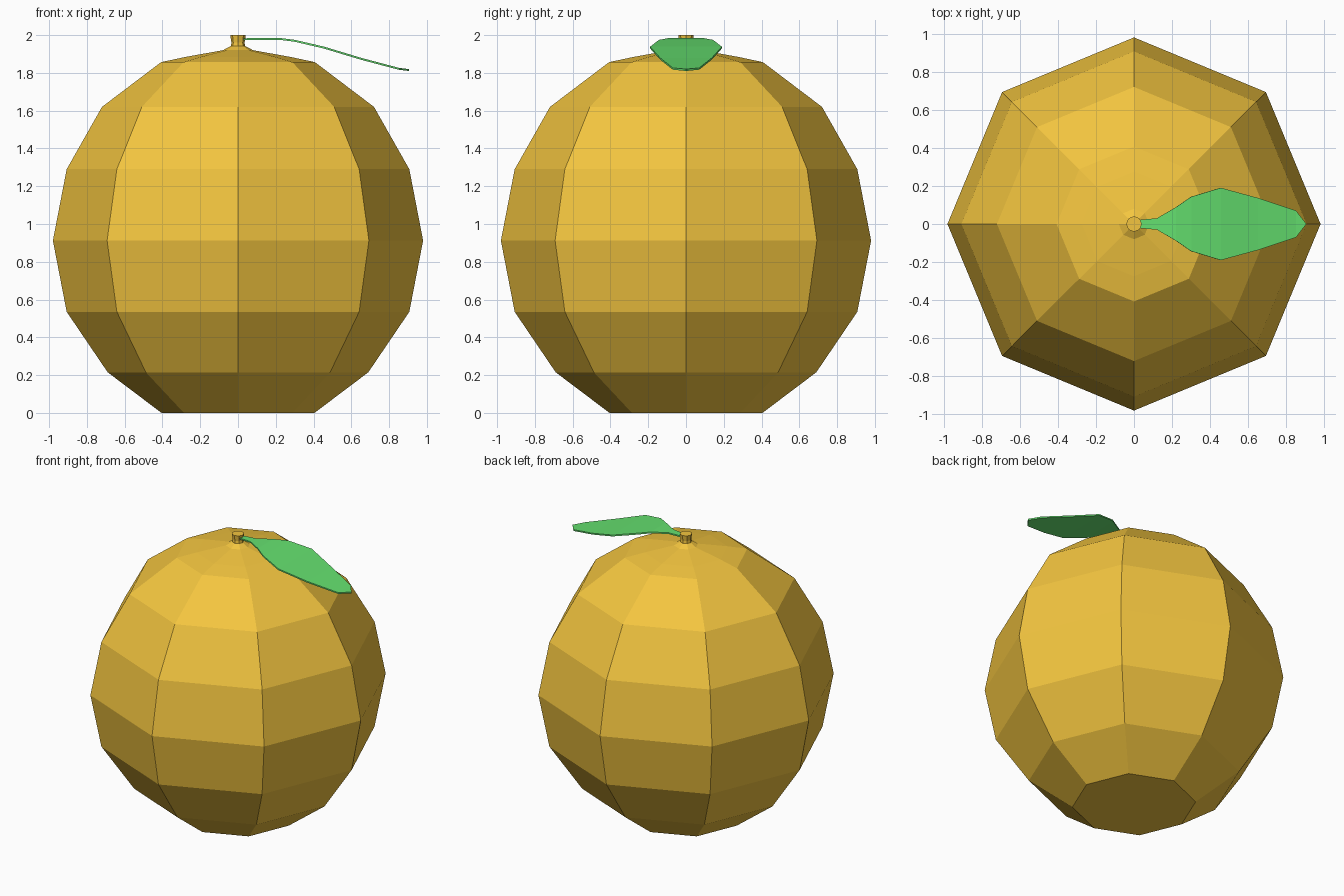
import bpy, bmesh
from math import cos, sin, pi

if "Cube" in bpy.data.objects:
    bpy.data.objects.remove(bpy.data.objects["Cube"])


def material(name, color):
    m = bpy.data.materials.new(name)
    m.diffuse_color = color
    m.use_nodes = True
    m.node_tree.nodes["Principled BSDF"].inputs["Base Color"].default_value = m.diffuse_color
    return m


def make_object(name, bm, mat):
    bmesh.ops.recalc_face_normals(bm, faces=bm.faces)
    mesh = bpy.data.meshes.new(name)
    bm.to_mesh(mesh)
    bm.free()
    mesh.materials.append(mat)
    ob = bpy.data.objects.new(name, mesh)
    bpy.context.collection.objects.link(ob)
    return ob


def lathe(name, profile, mat, sides=8):
    bm = bmesh.new()
    rings = [[bm.verts.new((r * cos(2 * pi * i / sides), r * sin(2 * pi * i / sides), z))
              for i in range(sides)] for r, z in profile]
    for a, b in zip(rings, rings[1:]):
        for i in range(sides):
            j = (i + 1) % sides
            bm.faces.new((a[i], a[j], b[j], b[i]))
    bm.faces.new(rings[0][::-1])
    bm.faces.new(rings[-1])
    return make_object(name, bm, mat)


orange = material("orange_peel", (0.9, 0.56, 0.05, 1))
green = material("leaf_green", (0.13, 0.75, 0.16, 1))

# Fruit body with its short stem, one eight-sided lathe
lathe("fruit", [(0.405, 0), (0.69, 0.215), (0.907, 0.535), (0.98, 0.912),
                (0.907, 1.29), (0.72, 1.62), (0.407, 1.857), (0.275, 1.885),
                (0.08, 1.92), (0.037, 1.943), (0.035, 1.96), (0.041, 2.0)], orange)

# Leaf: stations along its length as (x, half width, z)
stations = [(0.03, 0.022, 1.978), (0.12, 0.03, 1.98), (0.22, 0.088, 1.98),
            (0.30, 0.143, 1.97), (0.455, 0.19, 1.934), (0.65, 0.137, 1.875),
            (0.85, 0.07, 1.822)]
bm = bmesh.new()
rows = [[bm.verts.new((x, s * w, z)) for s in (-1, 0, 1)] for x, w, z in stations]
for a, b in zip(rows, rows[1:]):
    for k in range(2):
        bm.faces.new((a[k], b[k], b[k + 1], a[k + 1]))
tip = bm.verts.new((0.905, 0, 1.815))
for k in range(2):
    bm.faces.new((rows[-1][k], tip, rows[-1][k + 1]))
leaf = make_object("leaf", bm, green)
solid = leaf.modifiers.new("thickness", 'SOLIDIFY')
solid.thickness = 0.01
solid.offset = 0
